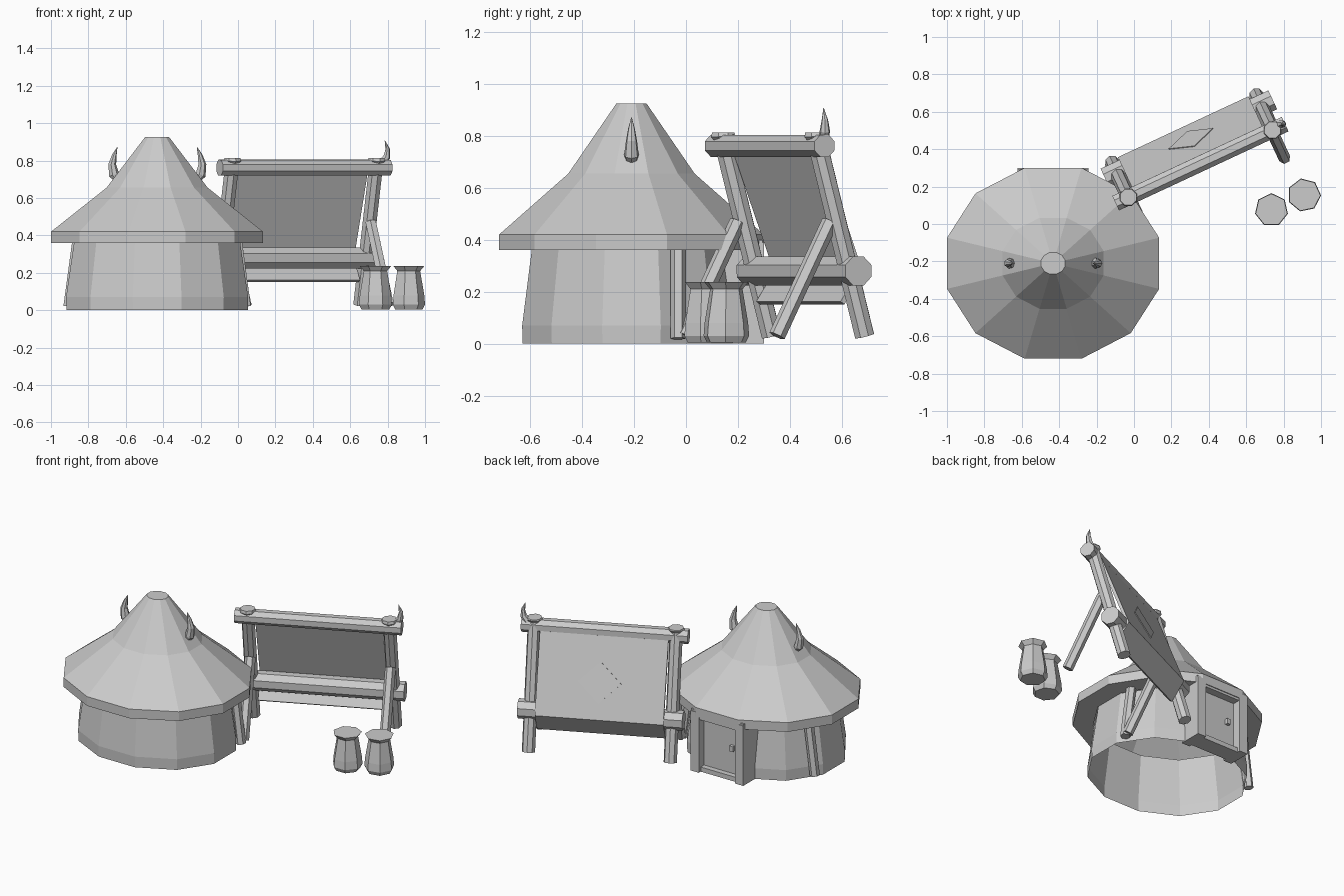
import bpy, bmesh, math
from mathutils import Vector, Matrix

if "Cube" in bpy.data.objects:
    bpy.data.objects.remove(bpy.data.objects["Cube"])

grey = bpy.data.materials.new("plain_grey")
grey.use_nodes = True
grey.diffuse_color = (0.6, 0.6, 0.6, 1)
grey.node_tree.nodes["Principled BSDF"].inputs["Base Color"].default_value = (0.6, 0.6, 0.6, 1)


def finish(name, bm, fix=True):
    if fix:
        bmesh.ops.recalc_face_normals(bm, faces=bm.faces)
    mesh = bpy.data.meshes.new(name)
    bm.to_mesh(mesh)
    bm.free()
    mesh.materials.append(grey)
    obj = bpy.data.objects.new(name, mesh)
    bpy.context.collection.objects.link(obj)
    return obj


def loft(name, rings, cap_start=True, cap_end=True):
    """Skin a list of equal-sized point rings."""
    bm = bmesh.new()
    loops = [[bm.verts.new(p) for p in ring] for ring in rings]
    n = len(loops[0])
    for a, b in zip(loops, loops[1:]):
        for i in range(n):
            j = (i + 1) % n
            bm.faces.new((a[i], a[j], b[j], b[i]))
    if cap_start:
        bm.faces.new(loops[0][::-1])
    if cap_end:
        bm.faces.new(loops[-1])
    return finish(name, bm)


def lathe(name, centre, profile, sides, turn=0, squash=1, **caps):
    """Upright turned shape from (radius, height) pairs."""
    angles = [turn + math.tau * i / sides for i in range(sides)]
    rings = [[(centre[0] + r * math.cos(a), centre[1] + squash * r * math.sin(a), z)
              for a in angles] for r, z in profile]
    return loft(name, rings, **caps)


def tube(name, path, radii, sides=8):
    """Straight or bent rod through the path points."""
    pts = [Vector(p) for p in path]
    rings = []
    for i, (p, r) in enumerate(zip(pts, radii)):
        d = pts[min(i + 1, len(pts) - 1)] - pts[max(i - 1, 0)]
        side = d.cross(Vector((0, 1, 0.01))).normalized()
        other = d.cross(side).normalized()
        turn = math.pi / sides
        rings.append([p + r * (math.cos(turn + math.tau * k / sides) * side
                               + math.sin(turn + math.tau * k / sides) * other)
                      for k in range(sides)])
    return loft(name, rings)


def box(name, low, high):
    bm = bmesh.new()
    low, high = Vector(low), Vector(high)
    bmesh.ops.create_cube(bm, size=1, matrix=Matrix.Translation((low + high) / 2)
                          @ Matrix.Diagonal((*(high - low), 1)))
    return finish(name, bm)


# Hut: walls, underside of the eaves, fascia and bent cone in one shell
HX, HY = -0.4325, -0.21
TURN = math.radians(15)
lathe("hut_wall", (HX, HY), [(0.502, 0), (0.504, 0.07), (0.46, 0.36)], 12, TURN, 0.865,
      cap_start=False, cap_end=False)
lathe("hut_roof", (HX, HY), [(0.46, 0.36), (0.587, 0.36), (0.587, 0.42), (0.28, 0.655),
                             (0.067, 0.925)], 12, TURN, 0.9, cap_start=False)

# Mirrored hut details
for s, label in ((-1, "right"), (1, "left")):
    tube("roof_horn_" + label,
         [(HX + s * x, HY, z) for x, z in ((0.205, 0.695), (0.232, 0.725),
                                           (0.241, 0.78), (0.229, 0.83), (0.213, 0.872))],
         [0.02, 0.029, 0.022, 0.013, 0.001], 7)
    tube("wall_post_" + label, [(HX + s * 0.475, HY + 0.18, 0.02),
                                (HX + s * 0.425, HY + 0.18, 0.39)], [0.03, 0.03], 6)
    x = HX + s * 0.16
    box("door_jamb_" + label, (x - 0.03, 0.15, 0.0), (x + 0.03, 0.3, 0.39))

# Door
box("door_lintel", (HX - 0.19, 0.14, 0.345), (HX + 0.19, 0.295, 0.4))
box("door_threshold", (HX - 0.13, 0.17, 0.0), (HX + 0.13, 0.28, 0.03))
box("door_panel", (HX - 0.13, 0.215, 0.03), (HX + 0.13, 0.245, 0.345))
box("door_knob", (HX - 0.09, 0.24, 0.18), (HX - 0.065, 0.265, 0.215))

# Sign frame, laid out by u (along), v (backwards) and height
ANGLE = math.radians(25)
ALONG = Vector((math.cos(ANGLE), math.sin(ANGLE), 0))
BACK = Vector((-math.sin(ANGLE), math.cos(ANGLE), 0))


def sign(u, v, z):
    return Vector((0.355, 0.3225, z)) + u * ALONG + v * BACK


tube("top_beam", [sign(-0.5, 0, 0.762), sign(0.5, 0, 0.762)], [0.046] * 2)
tube("lower_beam", [sign(-0.495, 0.146, 0.28), sign(0.495, 0.146, 0.28)], [0.06] * 2)
for s, label in ((-1, "right"), (1, "left")):
    tube("post_" + label, [sign(s * 0.425, 0.205, 0.03), sign(s * 0.425, 0, 0.79)], [0.04] * 2)
    tube("post_cap_" + label, [sign(s * 0.425, 0.004, 0.785), sign(s * 0.425, 0, 0.802),
                               sign(s * 0.425, 0, 0.814)], [0.036, 0.05, 0.046])
    tube("strut_" + label, [sign(s * 0.42, -0.165, 0.03), sign(s * 0.42, 0.06, 0.47)],
         [0.032] * 2, 6)
tube("sign_horn", [(0.765, 0.53, 0.78), (0.795, 0.535, 0.82), (0.8, 0.535, 0.86),
                   (0.785, 0.53, 0.908)], [0.022, 0.02, 0.013, 0.001], 7)

# Sheet hanging from the top beam and tucked under the lower beam
bm = bmesh.new()
edges = [[bm.verts.new(sign(u, v, z)) for u in (-0.385, 0.385)]
         for v, z in ((0.03, 0.75), (0.208, 0.275), (0.13, 0.157))]
for a, b in zip(edges, edges[1:]):
    bm.faces.new((a[0], a[1], b[1], b[0]))
sheet = finish("sign_sheet", bm)
solid = sheet.modifiers.new("thickness", 'SOLIDIFY')
solid.thickness = 0.02
solid.offset = 0

# Diamond plate on the back of the sheet
slope = Vector((0, 0, -0.475)) + 0.178 * BACK
slope.normalize()
normal = ALONG.cross(slope)
if normal.dot(BACK) < 0:
    normal = -normal
middle = sign(0.01, 0.131, 0.48) + 0.008 * normal
corners = [middle + 0.13 * ALONG, middle + 0.125 * slope,
           middle - 0.13 * ALONG, middle - 0.125 * slope]
loft("diamond_plate", [corners, [c + 0.006 * normal for c in corners]])

# Pots
for i, centre in enumerate(((0.735, 0.075), (0.91, 0.155))):
    lathe("pot_%d" % (i + 1), centre, [(0.076, 0.004), (0.09, 0.03), (0.086, 0.08),
                                       (0.064, 0.21), (0.087, 0.237)], 7, math.pi / 2 + i * 0.2)
